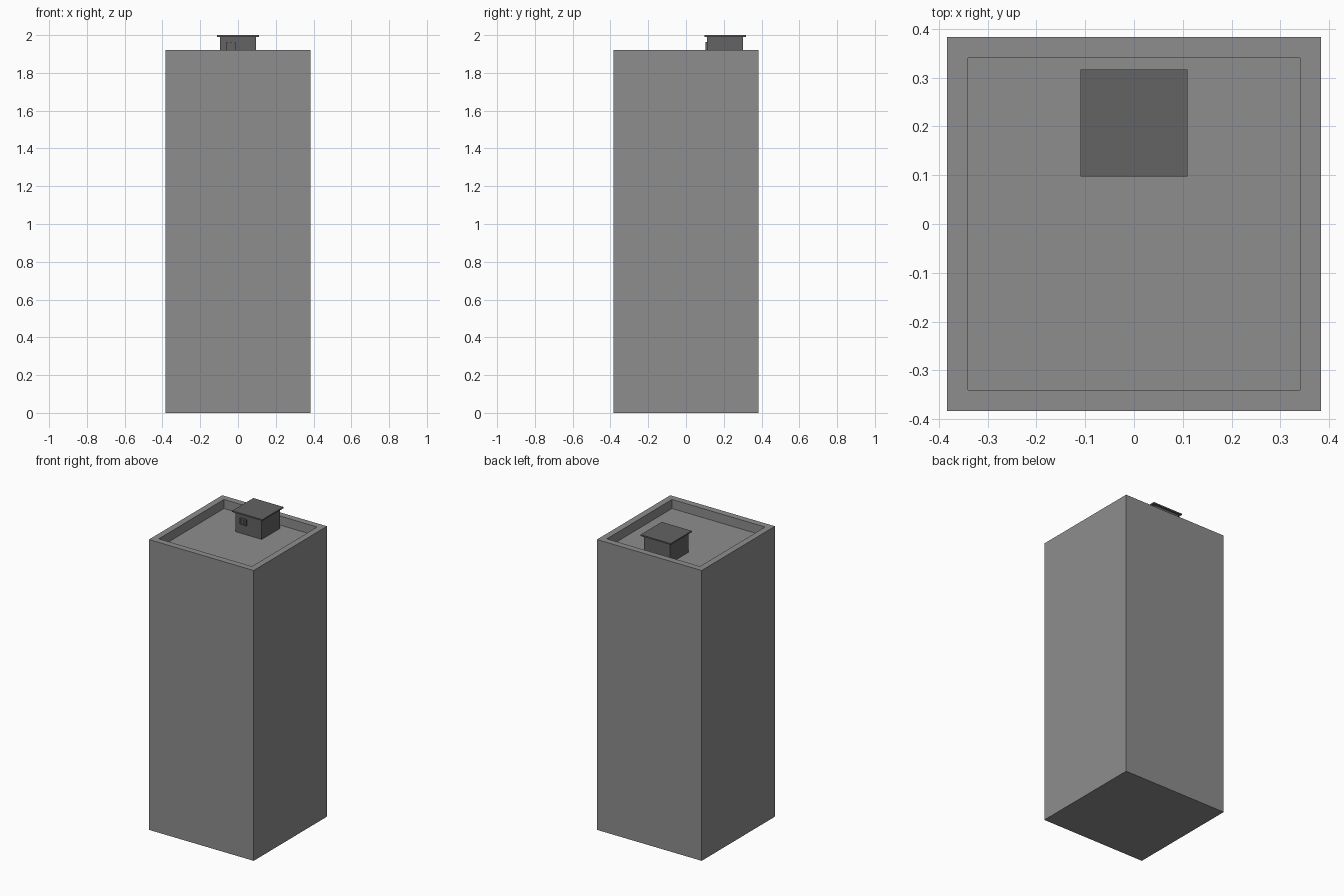
import bpy
import bmesh
from mathutils import Matrix, Vector

cube = bpy.data.objects.get("Cube")
if cube:
    bpy.data.objects.remove(cube, do_unlink=True)


def material(name, value):
    mat = bpy.data.materials.new(name)
    mat.use_nodes = True
    color = (value, value, value, 1)
    mat.diffuse_color = color
    mat.node_tree.nodes["Principled BSDF"].inputs["Base Color"].default_value = color
    return mat


concrete = material("concrete grey", 0.27)
dark_grey = material("dark grey", 0.125)


def add_box(bm, low, high):
    low, high = Vector(low), Vector(high)
    place = Matrix.Translation((low + high) / 2) @ Matrix.Diagonal((*(high - low), 1))
    bmesh.ops.create_cube(bm, size=1, matrix=place)


def finish(name, bm, mat):
    mesh = bpy.data.meshes.new(name)
    bm.to_mesh(mesh)
    bm.free()
    mesh.materials.append(mat)
    obj = bpy.data.objects.new(name, mesh)
    bpy.context.collection.objects.link(obj)
    return obj


HALF, TOP, FLOOR, PARAPET = 0.383, 1.92, 1.86, 0.06
HUT_Y, HUT_HALF, ROOF_HALF, EAVES = 0.207, 0.096, 0.11, 1.991

# Tower block, with the roof terrace sunk inside a parapet
bm = bmesh.new()
add_box(bm, (-HALF, -HALF, 0), (HALF, HALF, TOP))
roof_face = max(bm.faces, key=lambda f: f.calc_center_median().z)
bmesh.ops.inset_region(bm, faces=[roof_face], thickness=PARAPET)
terrace = bmesh.ops.extrude_face_region(bm, geom=[roof_face])["geom"]
bmesh.ops.delete(bm, geom=[roof_face], context="FACES_ONLY")
for v in terrace:
    if isinstance(v, bmesh.types.BMVert):
        v.co.z = FLOOR
bmesh.ops.recalc_face_normals(bm, faces=bm.faces)
finish("tower_block", bm, concrete)

# Stair hut on the terrace
bm = bmesh.new()
add_box(bm, (-HUT_HALF, HUT_Y - HUT_HALF, FLOOR), (HUT_HALF, HUT_Y + HUT_HALF, EAVES))
finish("hut_walls", bm, dark_grey)

bm = bmesh.new()
add_box(bm, (-ROOF_HALF, HUT_Y - ROOF_HALF, EAVES), (ROOF_HALF, HUT_Y + ROOF_HALF, 2))
finish("hut_roof", bm, dark_grey)

# Two-sash window on the front wall of the hut
wall_y = HUT_Y - HUT_HALF
bm = bmesh.new()
left, right, sill, head, bar = -0.06, -0.012, 1.922, 1.964, 0.006
middle = (left + right) / 2
for x in (left, middle - bar / 2, right - bar):
    add_box(bm, (x, wall_y - 0.008, sill), (x + bar, wall_y, head))
for z in (sill, (sill + head - bar) / 2, head - bar):
    add_box(bm, (left, wall_y - 0.007, z), (right, wall_y, z + bar))
finish("window_frame", bm, dark_grey)

bm = bmesh.new()
add_box(bm, (left, wall_y - 0.002, sill), (right, wall_y, head))
finish("window_glass", bm, dark_grey)
